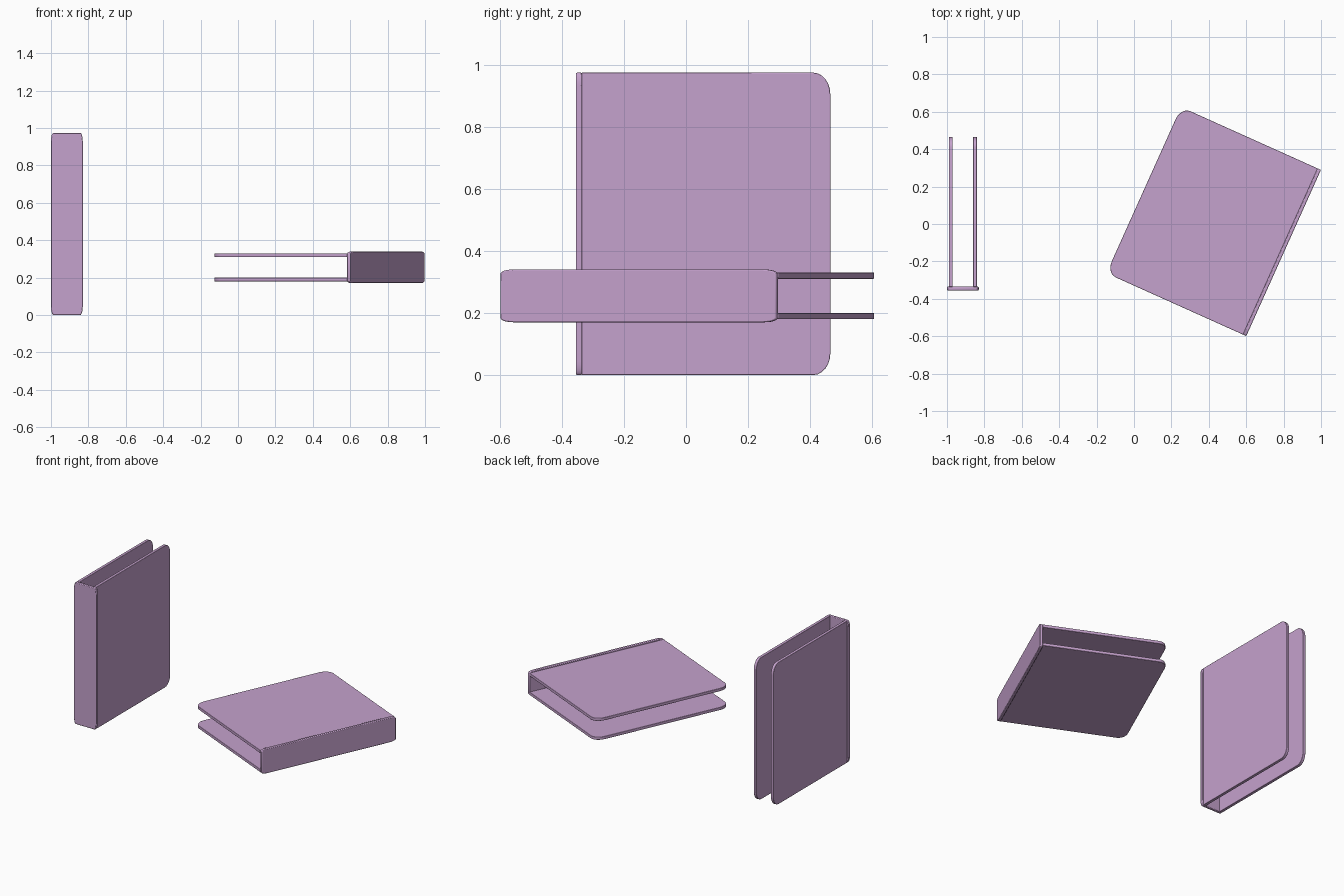
import bpy, bmesh, math
from mathutils import Matrix, Vector

if "Cube" in bpy.data.objects:
    bpy.data.objects.remove(bpy.data.objects["Cube"])

T, W, H = 0.17, 0.82, 0.974      # folder thickness, width, height
SHEET = 0.02

mat = bpy.data.materials.new("lilac")
mat.diffuse_color = (0.56, 0.36, 0.61, 1)
mat.use_nodes = True
mat.node_tree.nodes["Principled BSDF"].inputs["Base Color"].default_value = mat.diffuse_color


def rounded_outline(a0, a1, b0, b1, ra, rb, round_low=True, n=6):
    """Rectangle outline with elliptical corners; the low-a side may stay square."""
    pts = []
    for i, (a, b, sa, sb) in enumerate([(a1, b1, 1, 1), (a0, b1, -1, 1),
                                        (a0, b0, -1, -1), (a1, b0, 1, -1)]):
        if sa < 0 and not round_low:
            pts.append((a, b))
            continue
        for k in range(n + 1):
            t = math.pi / 2 * (i + k / n)
            pts.append((a - sa * ra + ra * math.cos(t), b - sb * rb + rb * math.sin(t)))
    return pts


def slab(name, points, offset, frame, bevel):
    """Extrude a closed outline into a thin plate and place it."""
    bm = bmesh.new()
    face = bm.faces.new([bm.verts.new(p) for p in points])
    res = bmesh.ops.extrude_face_region(bm, geom=[face])
    new = [v for v in res["geom"] if isinstance(v, bmesh.types.BMVert)]
    bmesh.ops.translate(bm, verts=new, vec=offset)
    bmesh.ops.recalc_face_normals(bm, faces=bm.faces)
    me = bpy.data.meshes.new(name)
    bm.to_mesh(me)
    bm.free()
    ob = bpy.data.objects.new(name, me)
    bpy.context.collection.objects.link(ob)
    me.materials.append(mat)
    ob.matrix_world = frame
    mod = ob.modifiers.new("edge", "BEVEL")
    mod.width, mod.segments, mod.limit_method = bevel, 2, "ANGLE"
    mod.angle_limit = math.radians(60)
    bpy.context.view_layer.objects.active = ob
    ob.select_set(True)
    bpy.ops.object.shade_smooth_by_angle(angle=math.radians(35))
    ob.select_set(False)


def folder(prefix, frame):
    # two covers, rounded at the open side
    cover = rounded_outline(-W / 2 + SHEET - 0.001, W / 2, -H / 2, H / 2, 0.055, 0.07, False)
    for side, x in (("left", -T / 2 + 0.01), ("right", T / 2 - 0.01 - SHEET)):
        slab(f"{prefix}_{side}_cover", [(x, y, z) for y, z in cover],
             Vector((SHEET, 0, 0)), frame, 0.002)
    # spine plate joining the covers
    spine = rounded_outline(-T / 2, T / 2, -H / 2, H / 2, 0.014, 0.045)
    slab(f"{prefix}_spine", [(x, -W / 2, z) for x, z in spine],
         Vector((0, SHEET, 0)), frame, 0.004)


# standing folder
folder("standing", Matrix.Translation((-0.915, 0.055, H / 2)))

# lying folder: height axis runs along the floor, turned about z
s, c = math.sin(math.radians(24.2)), math.cos(math.radians(24.2))
turn = Matrix(((0, -c, s), (0, s, c), (-1, 0, 0))).to_4x4()
folder("lying", Matrix.Translation((0.426, 0.013, 0.255)) @ turn)
